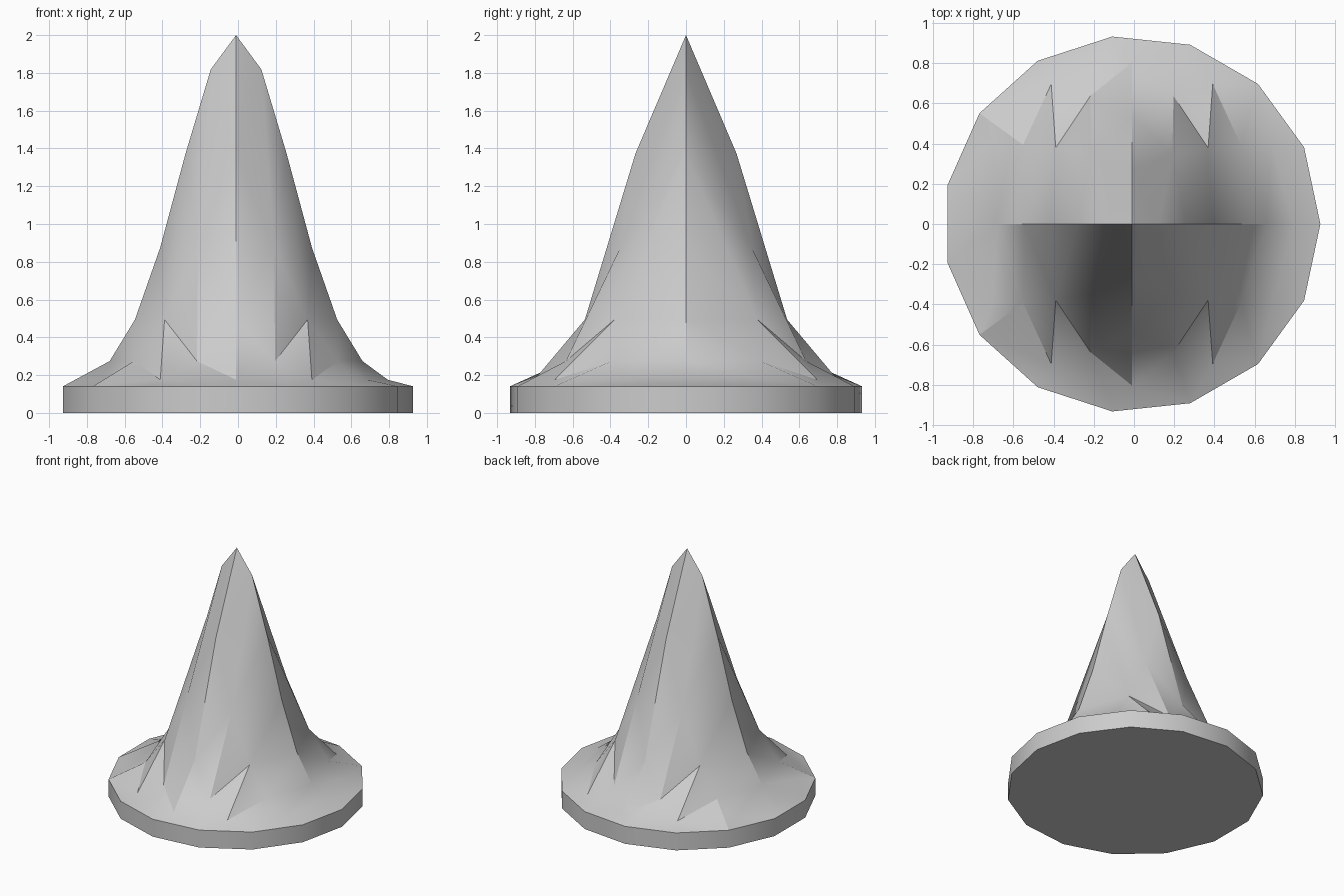
import bpy, bmesh, math
from mathutils import Vector
from mathutils.geometry import delaunay_2d_cdt

cube = bpy.data.objects.get("Cube")
if cube:
    bpy.data.objects.remove(cube, do_unlink=True)

RADIUS, RINGS, RIM_SIDES = 0.937, 7, 15
FLOOR, HEIGHT, FALLOFF = 0.128, 2.0, 5.0
OFFSET = -RADIUS * (1 - math.cos(math.pi / RIM_SIDES)) / 2


def ring(radius, count):
    """Evenly spaced points on a circle, starting on +x."""
    steps = (2 * math.pi * i / count for i in range(count))
    return [Vector((radius * math.cos(a), radius * math.sin(a))) for a in steps]


def bell(p):
    """Height of the bell-shaped peak above a point of the disc."""
    return FLOOR + (HEIGHT - FLOOR) * math.exp(-FALLOFF * p.length_squared / RADIUS ** 2)


# Scatter points in rings that gain two points each step, ending in the rim
points = [Vector((0, 0))]
for k in range(1, RINGS):
    points += ring(RADIUS * k / RINGS, 2 * k)
points += ring(RADIUS, RIM_SIDES)
flat, _, triangles, *_ = delaunay_2d_cdt(points, [], [], 0, 1e-5)

# Peak surface
bm = bmesh.new()
verts = [bm.verts.new((p.x + OFFSET, p.y, bell(p))) for p in flat]
for tri in triangles:
    bm.faces.new([verts[i] for i in tri])
bmesh.ops.recalc_face_normals(bm, faces=bm.faces)
if sum(f.normal.z for f in bm.faces) < 0:
    bmesh.ops.reverse_faces(bm, faces=bm.faces)

# Rim wall and flat underside
rim = [e for e in bm.edges if e.is_boundary]
wall = bmesh.ops.extrude_edge_only(bm, edges=rim)["geom"]
for v in wall:
    if isinstance(v, bmesh.types.BMVert):
        v.co.z = 0
bottom = [e for e in bm.edges if e.is_boundary]
bmesh.ops.contextual_create(bm, geom=bottom)
bmesh.ops.recalc_face_normals(bm, faces=bm.faces)

mesh = bpy.data.meshes.new("peaked_disc")
bm.to_mesh(mesh)
bm.free()
peak = bpy.data.objects.new("peaked_disc", mesh)
bpy.context.collection.objects.link(peak)

# Plain grey
grey = bpy.data.materials.new("light_grey")
grey.use_nodes = True
colour = (0.6, 0.6, 0.6, 1)
grey.diffuse_color = colour
grey.node_tree.nodes["Principled BSDF"].inputs["Base Color"].default_value = colour
mesh.materials.append(grey)

# Smooth slopes with crisp ridges
bpy.ops.object.select_all(action='DESELECT')
peak.select_set(True)
bpy.context.view_layer.objects.active = peak
bpy.ops.object.shade_smooth_by_angle(angle=math.radians(30))
